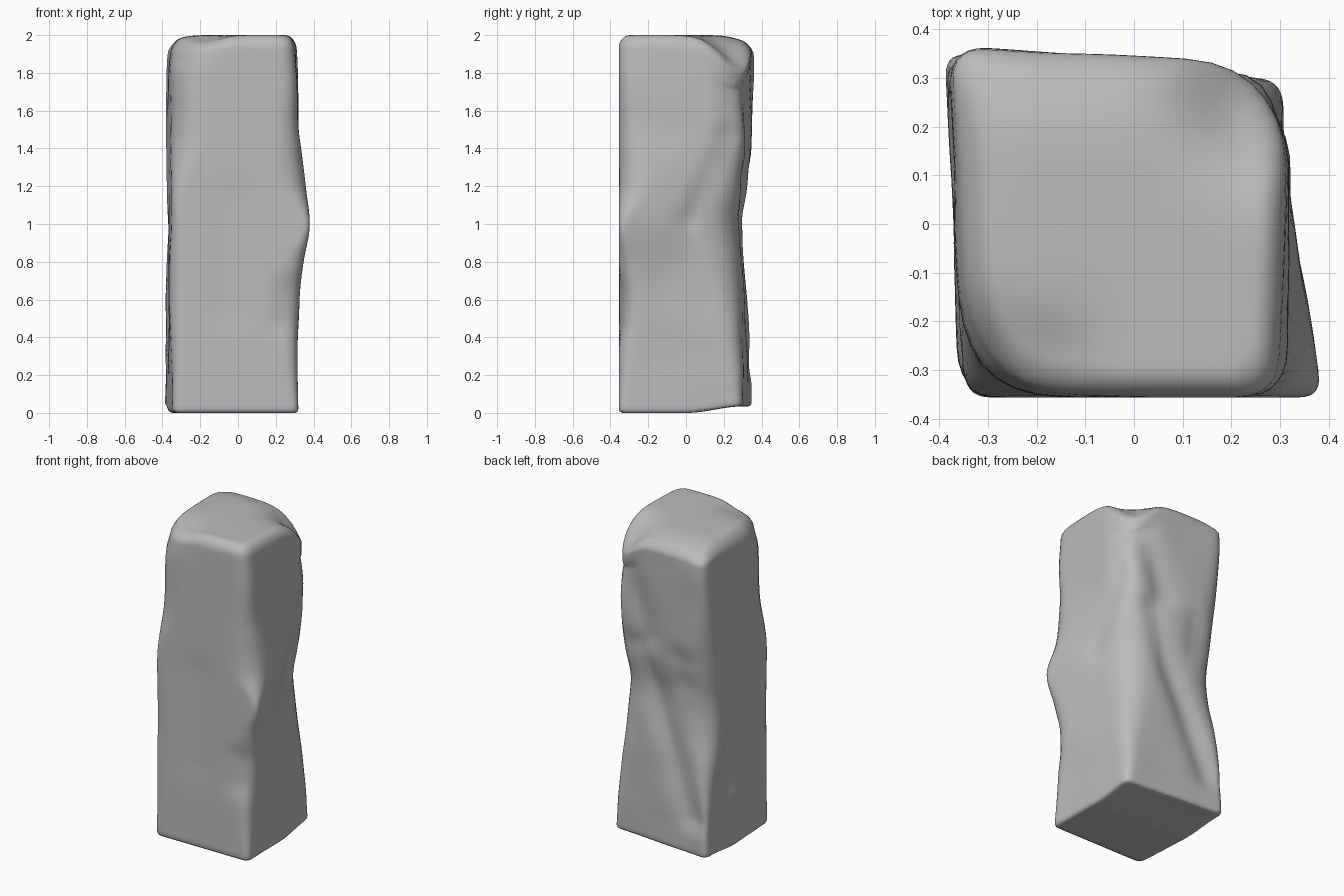
import bpy, bmesh, math
from mathutils import Vector, noise

if "Cube" in bpy.data.objects:
    bpy.data.objects.remove(bpy.data.objects["Cube"], do_unlink=True)

# One stone colour
stone = bpy.data.materials.new("grey_stone")
stone.use_nodes = True
GREY = (0.5, 0.5, 0.5, 1)
stone.diffuse_color = GREY
stone.node_tree.nodes["Principled BSDF"].inputs["Base Color"].default_value = GREY

FRONT, SIDE = -0.356, -0.386
# Height, front corner x (-x, +x), back +x corner x, y, back -x corner y,
# then the rounding of each corner in the same order
LEVELS = [
    (0.0, -.345, .32, .305, .295, .35, .05, .04, .05, .05),
    (0.3, -.35, .32, .305, .295, .35, .07, .09, .1, .06),
    (0.6, -.36, .335, .285, .29, .335, .1, .15, .14, .13),
    (0.8, -.36, .365, .27, .285, .32, .1, .12, .18, .2),
    (1.0, -.35, .387, .27, .285, .305, .07, .05, .22, .2),
    (1.2, -.35, .372, .295, .31, .34, .08, .17, .22, .2),
    (1.45, -.35, .33, .32, .32, .355, .19, .14, .18, .15),
    (1.7, -.35, .31, .325, .325, .36, .21, .1, .2, .1),
    (2.0, -.335, .29, .325, .34, .36, .2, .08, .22, .07),
]
# Worn grooves and dents: start, end, radius, push
DENTS = [
    ((.33, .24, 1.45), (.33, .03, 1.03), .07, (-.02, 0, 0)),
    ((.33, .25, 1.75), (.33, .23, 1.5), .07, (-.015, -.015, 0)),
    ((.12, .33, 1.25), (-.28, .33, .25), .08, (0, -.03, 0)),
    ((.2, .33, 1.75), (.05, .33, 1.35), .09, (0, -.025, 0)),
    ((-.2, .34, 1.25), (-.2, .34, 1.1), .08, (0, -.02, 0)),
    ((-.38, .07, .95), (-.38, .1, .4), .07, (.02, 0, 0)),
    ((.25, -.355, .64), (.24, -.355, .48), .08, (0, .015, 0)),
    ((-.03, -.355, 1.1), (-.04, -.355, .55), .12, (0, .008, 0)),
    ((.27, .28, 2.0), (.3, .3, 1.9), .15, (-.01, -.01, -.13)),
    ((-.3, .37, 2.0), (.2, .36, 2.0), .11, (0, 0, -.04)),
    ((-.38, -.34, 2.0), (-.39, .3, 2.0), .1, (.01, 0, -.025)),
    ((-.18, -.31, 2.0), (-.3, -.28, 1.95), .11, (.01, .015, -.035)),
]


def smooth(t):
    t = max(0, min(1, t))
    return t * t * (3 - 2 * t)


def level_at(z):
    """Smooth curve through the levels."""
    i = max(k for k in range(len(LEVELS) - 1) if LEVELS[k][0] <= z)
    a, b = LEVELS[i], LEVELS[i + 1]
    before, after = LEVELS[max(i - 1, 0)], LEVELS[min(i + 2, len(LEVELS) - 1)]
    span = b[0] - a[0]
    t = (z - a[0]) / span
    row = []
    for n, p, q, m in zip(before, a, b, after):
        slope_a = (q - n) * span / (b[0] - before[0])
        slope_b = (m - p) * span / (after[0] - a[0])
        bend = slope_a * t * (1 - t) ** 2 - slope_b * t * t * (1 - t)
        row.append(p + (q - p) * smooth(t) + bend)
    return row


def outline(z, arc=7, side=14):
    """Four-cornered section with rounded corners."""
    _, fl, fr, bx, by, bl, *radii = level_at(z)
    corners = [Vector(c) for c in ((fl, FRONT), (fr, FRONT), (bx, by), (SIDE, bl))]
    pts = []
    for i, c in enumerate(corners):
        nxt = corners[(i + 1) % 4]
        into = (corners[i - 1] - c).normalized() * radii[i] + c
        out = (nxt - c).normalized() * radii[i] + c
        for k in range(arc):
            t = k / arc
            pts.append(into * (1 - t) ** 2 + c * 2 * t * (1 - t) + out * t * t)
        end = (c - nxt).normalized() * radii[(i + 1) % 4] + nxt
        pts += [out.lerp(end, k / side) for k in range(side)]
    return pts


def weather(p):
    """Wear the surface with grooves, an uneven foot and faint unevenness."""
    shift = Vector()
    for a, b, radius, push in DENTS:
        a, b = Vector(a), Vector(b)
        t = max(0, min(1, (p - a).dot(b - a) / (b - a).length_squared))
        d = (p - a.lerp(b, t)).length
        shift += Vector(push) * math.exp(-(d / radius) ** 2)
    rough = noise.noise_vector(p * 4) * .007
    foot = .035 * smooth(p.y / .3) * max(0, 1 - p.z / .3)
    return p + shift + Vector((rough.x, rough.y * smooth((p.y + .36) * 3), foot))


# Vertical profile: closed foot, long shaft, rounded shoulder, flat top
profile = [(0, s) for s in (.1, .3, .5, .7, .85, .95)]
profile += [(.006, .985)]
profile += [(.02 + 1.91 * k / 76, 1) for k in range(77)]
SHOULDER = .07
for k in range(1, 8):
    a = math.pi / 2 * k / 7
    profile.append((2 - SHOULDER + SHOULDER * math.sin(a), 1 - .17 * (1 - math.cos(a))))
profile += [(2, s) for s in (.77, .7, .62, .53, .42, .3, .15)]

bm = bmesh.new()
rings = []
for z, scale in profile:
    rings.append([bm.verts.new(weather(Vector((p.x * scale, p.y * scale, z))))
                  for p in outline(z)])
for lower, upper in zip(rings, rings[1:]):
    for i in range(len(lower)):
        j = (i + 1) % len(lower)
        bm.faces.new((lower[i], lower[j], upper[j], upper[i]))
bm.faces.new(rings[0][::-1])
bm.faces.new(rings[-1])
bmesh.ops.recalc_face_normals(bm, faces=bm.faces)

mesh = bpy.data.meshes.new("stone_pillar")
bm.to_mesh(mesh)
bm.free()
mesh.materials.append(stone)
mesh.shade_smooth()
pillar = bpy.data.objects.new("stone_pillar", mesh)
bpy.context.collection.objects.link(pillar)
